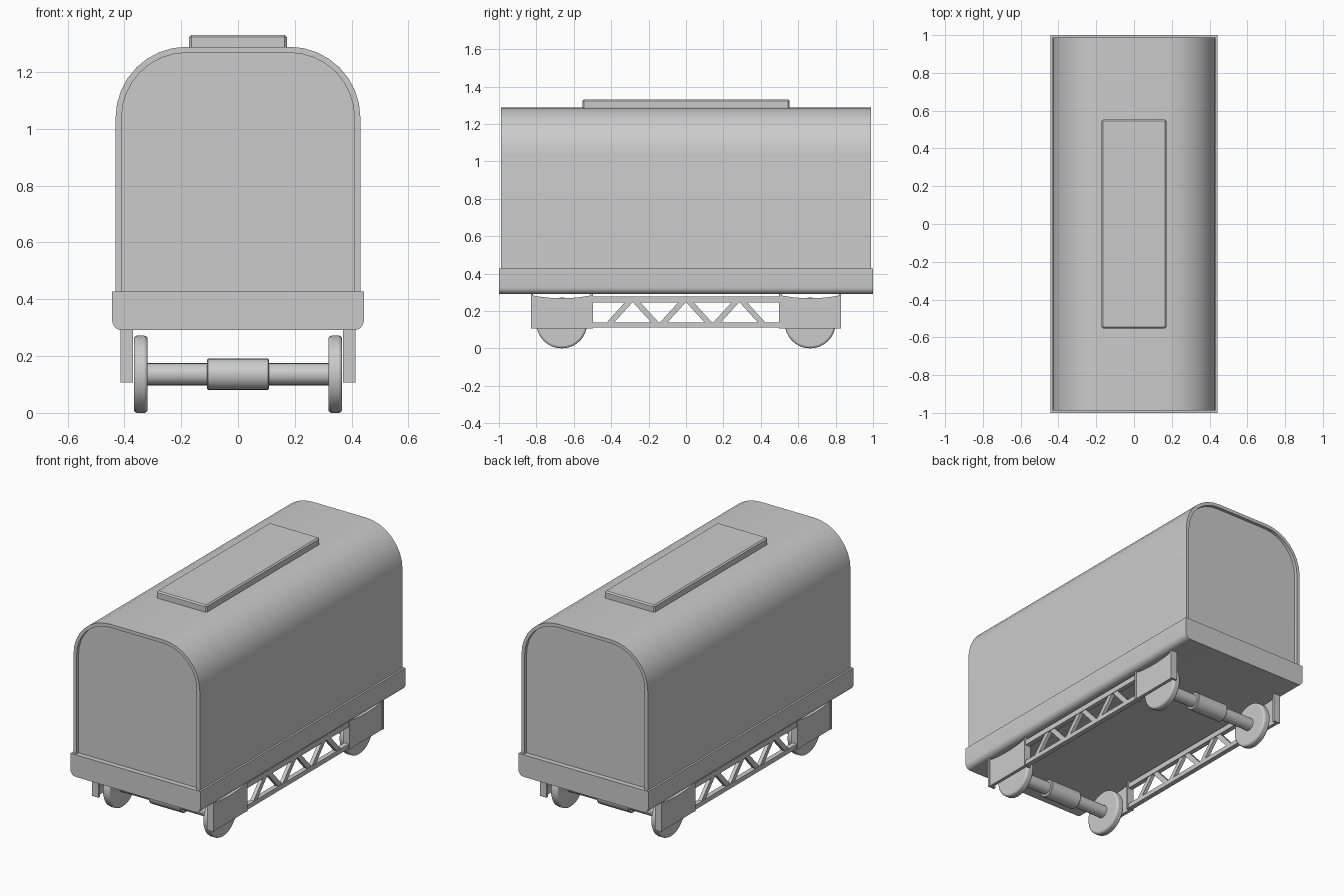
import bpy, bmesh, math
from mathutils import Matrix, Vector

if "Cube" in bpy.data.objects:
    bpy.data.objects.remove(bpy.data.objects["Cube"])


def finish(name, bm, bevel=0, segs=1, mirror=None, smooth=None):
    bmesh.ops.recalc_face_normals(bm, faces=bm.faces)
    me = bpy.data.meshes.new(name)
    bm.to_mesh(me)
    bm.free()
    ob = bpy.data.objects.new(name, me)
    bpy.context.collection.objects.link(ob)
    if bevel:
        b = ob.modifiers.new("bevel", 'BEVEL')
        b.width, b.segments = bevel, segs
        b.limit_method, b.angle_limit = 'ANGLE', math.radians(40)
    if mirror:
        m = ob.modifiers.new("mirror", 'MIRROR')
        m.use_axis = mirror
    if smooth:
        bpy.ops.object.select_all(action='DESELECT')
        ob.select_set(True)
        bpy.context.view_layer.objects.active = ob
        bpy.ops.object.shade_smooth_by_angle(angle=math.radians(smooth))
    return ob


def prism(bm, pts, axis, lo, hi):
    """Extrude a 2D outline; axis 'y' takes (x, z) points, axis 'x' takes (y, z)."""
    def put(a, b, t):
        return bm.verts.new((a, t, b) if axis == 'y' else (t, a, b))
    ends = [[put(a, b, t) for a, b in pts] for t in (lo, hi)]
    n = len(pts)
    caps = [bm.faces.new(ends[0]), bm.faces.new(ends[1][::-1])]
    for i in range(n):
        j = (i + 1) % n
        bm.faces.new((ends[0][j], ends[0][i], ends[1][i], ends[1][j]))
    bmesh.ops.recalc_face_normals(bm, faces=bm.faces)
    return caps


def rect(a0, a1, b0, b1):
    return [(a0, b0), (a1, b0), (a1, b1), (a0, b1)]


def arc(cx, cz, r, a0, a1, n):
    return [(cx + r * math.cos(math.radians(a0 + (a1 - a0) * i / n)),
             cz + r * math.sin(math.radians(a0 + (a1 - a0) * i / n))) for i in range(n + 1)]


def cyl(bm, r, x0, x1, y, z, segs):
    mat = Matrix.Translation(((x0 + x1) / 2, y, z)) @ Matrix.Rotation(math.pi / 2, 4, 'Y')
    bmesh.ops.create_cone(bm, cap_ends=True, segments=segs, radius1=r, radius2=r,
                          depth=x1 - x0, matrix=mat)


# Arched body shell with recessed end panels
bm = bmesh.new()
outline = ([(-0.431, 0.39), (0.431, 0.39)] + arc(0.181, 1.039, 0.25, 0, 90, 8)
           + arc(-0.181, 1.039, 0.25, 90, 180, 8))
caps = prism(bm, outline, 'y', -0.988, 0.988)
for cap in caps:
    bmesh.ops.inset_region(bm, faces=[cap], thickness=0.021, use_even_offset=True)
    inward = Vector((0, -0.02 * math.copysign(1, cap.calc_center_median().y), 0))
    ring = bmesh.ops.extrude_discrete_faces(bm, faces=[cap])["faces"]
    bmesh.ops.translate(bm, verts=list({v for f in ring for v in f.verts}), vec=inward)
finish("body_shell", bm, smooth=30)

# Sill under the body, rounded along its lower edges
bm = bmesh.new()
prism(bm, [(0.443, 0.427), (-0.443, 0.427)] + arc(-0.408, 0.326, 0.035, 180, 270, 5)
      + arc(0.408, 0.326, 0.035, 270, 360, 5), 'y', -1, 1)
finish("floor_sill", bm, smooth=30)

# Raised roof hatch
bm = bmesh.new()
prism(bm, [(-0.172, 1.27), (0.172, 1.27), (0.172, 1.331), (-0.172, 1.331)], 'y', -0.553, 0.553)
finish("roof_hatch", bm, bevel=0.008)

# Wheels
bm = bmesh.new()
cyl(bm, 0.136, 0.318, 0.367, 0.664, 0.136, 32)
finish("wheels", bm, bevel=0.012, segs=3, mirror=(True, True, False), smooth=35)

# Axles with thicker middle sleeves
bm = bmesh.new()
cyl(bm, 0.039, -0.33, 0.33, 0.664, 0.136, 24)
finish("axles", bm, mirror=(False, True, False), smooth=35)
bm = bmesh.new()
cyl(bm, 0.055, -0.11, 0.11, 0.664, 0.136, 24)
finish("axle_sleeves", bm, bevel=0.004, mirror=(False, True, False), smooth=35)

# Wheel guard plates with a dipped top edge
bm = bmesh.new()
dip = [(0.825 - 0.32 * i / 10, 0.268 + 0.016 * ((i - 5) / 5) ** 2) for i in range(11)]
prism(bm, [(0.505, 0.107), (0.825, 0.107)] + dip, 'x', 0.39, 0.411)
finish("wheel_guards", bm, mirror=(True, True, False))

# Upright strips at both ends of each guard
bm = bmesh.new()
for y in (0.498, 0.817):
    prism(bm, rect(y, y + 0.013, 0.107, 0.295), 'x', 0.37, 0.414)
finish("guard_strips", bm, mirror=(True, True, False))

# Side truss: two rails and a zigzag of braces
bm = bmesh.new()
prism(bm, rect(-0.5, 0.5, 0.244, 0.277), 'x', 0.377, 0.407)
prism(bm, rect(-0.5, 0.5, 0.111, 0.139), 'x', 0.377, 0.407)
for peak in (-0.285, 0, 0.285):
    for s in (-1, 1):
        top, foot = peak + s * 0.018, peak + s * 0.127
        prism(bm, [(foot - 0.02, 0.13), (foot + 0.02, 0.13),
                   (top + 0.02, 0.25), (top - 0.02, 0.25)], 'x', 0.381, 0.403)
finish("side_truss", bm, mirror=(True, False, False))
